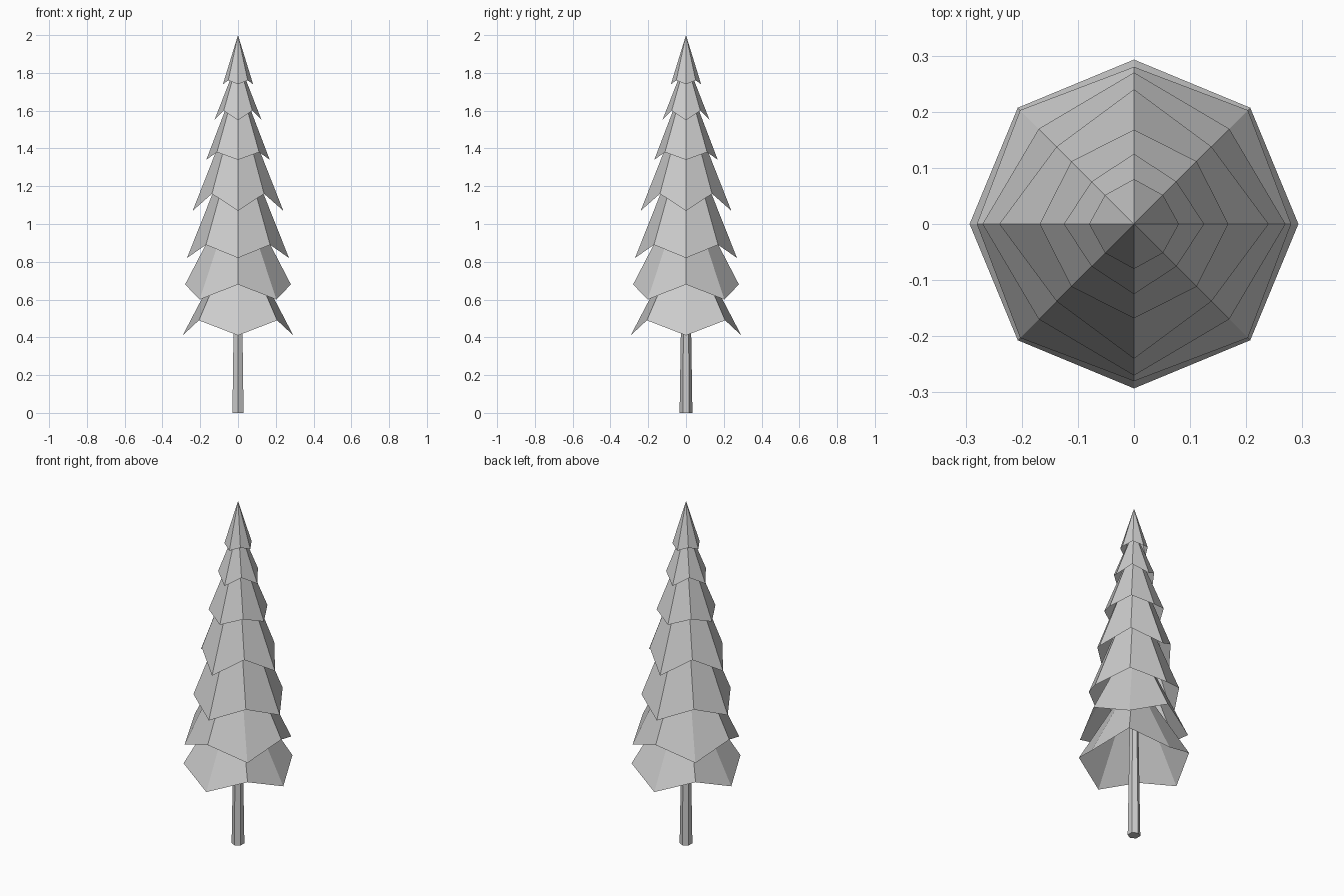
import bpy, bmesh
from math import cos, sin, pi

cube = bpy.data.objects.get("Cube")
if cube:
    bpy.data.objects.remove(cube)

grey = bpy.data.materials.new("light grey")
grey.use_nodes = True
colour = (0.6, 0.6, 0.6, 1)
grey.diffuse_color = colour
grey.node_tree.nodes["Principled BSDF"].inputs["Base Color"].default_value = colour


def finish(name, bm):
    mesh = bpy.data.meshes.new(name)
    bm.to_mesh(mesh)
    bm.free()
    mesh.materials.append(grey)
    obj = bpy.data.objects.new(name, mesh)
    bpy.context.collection.objects.link(obj)


def branch_tier(name, apex, straight, diagonal):
    """Open eight-sided cone whose rim zigzags between two (radius, height) pairs."""
    bm = bmesh.new()
    top = bm.verts.new((0, 0, apex))
    rim = []
    for i in range(8):
        r, z = diagonal if i % 2 else straight
        rim.append(bm.verts.new((r * cos(i * pi / 4), r * sin(i * pi / 4), z)))
    for i in range(8):
        bm.faces.new((top, rim[i], rim[(i + 1) % 8]))
    finish(name, bm)


# Branch tiers, bottom to top
tiers = [
    (0.97, (0.293, 0.41), (0.293, 0.49)),
    (1.22, (0.28, 0.68), (0.287, 0.60)),
    (1.50, (0.27, 0.82), (0.24, 0.89)),
    (1.68, (0.24, 1.07), (0.195, 1.16)),
    (1.78, (0.168, 1.34), (0.158, 1.38)),
    (1.87, (0.125, 1.55), (0.107, 1.60)),
    (2.00, (0.08, 1.74), (0.073, 1.76)),
]
for number, tier in enumerate(tiers, 1):
    branch_tier(f"branch_tier_{number}", *tier)

# Tapered trunk
bm = bmesh.new()
bmesh.ops.create_cone(bm, cap_ends=True, segments=6, radius1=0.034, radius2=0.02, depth=0.9)
bmesh.ops.translate(bm, verts=bm.verts, vec=(0, 0, 0.45))
finish("trunk", bm)
